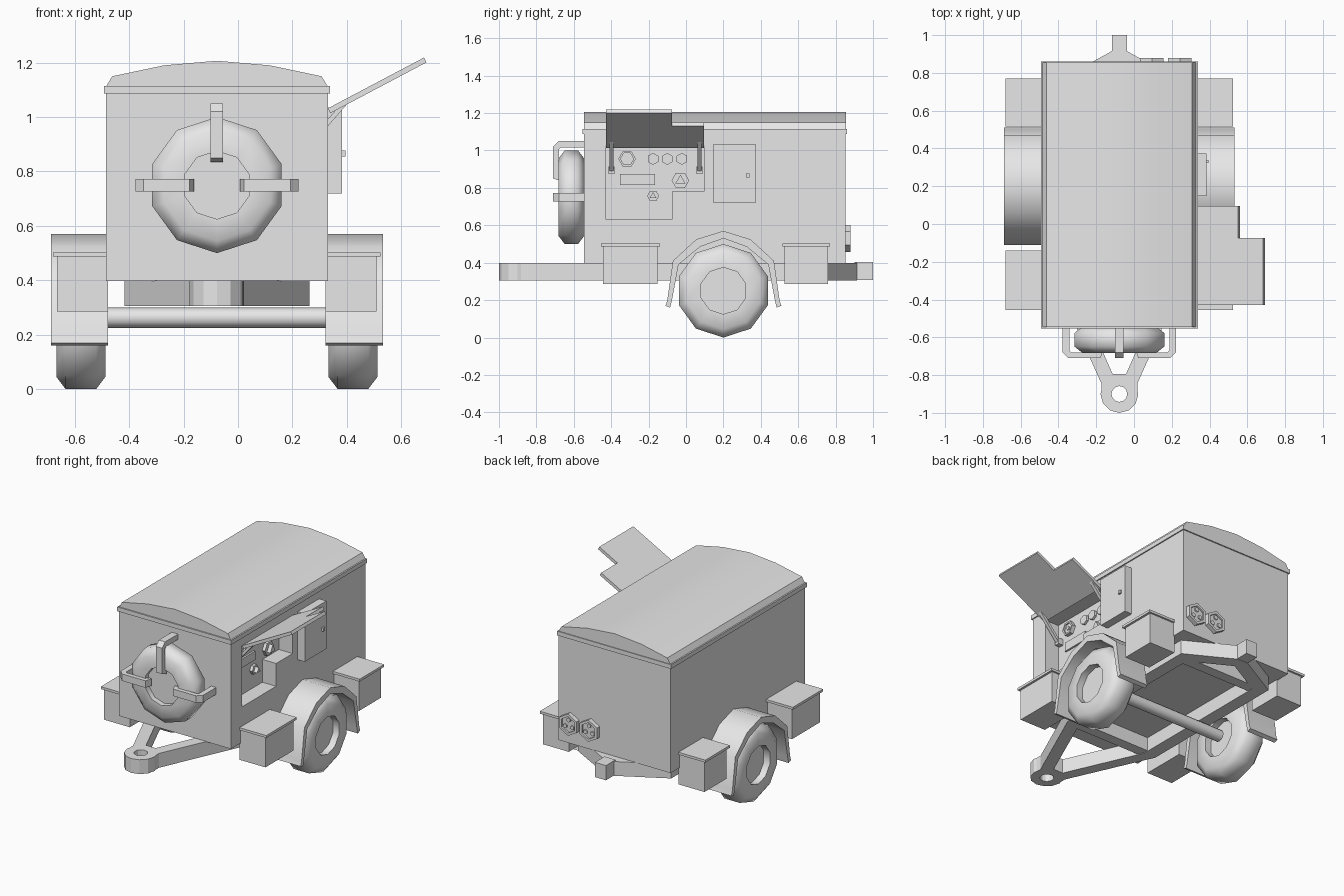
import bpy, bmesh, math
from mathutils import Vector

if "Cube" in bpy.data.objects:
    bpy.data.objects.remove(bpy.data.objects["Cube"], do_unlink=True)

GREY = (0.8, 0.8, 0.8, 1)
mat = bpy.data.materials.new("plain grey")
mat.use_nodes = True
mat.diffuse_color = GREY
mat.node_tree.nodes["Principled BSDF"].inputs["Base Color"].default_value = GREY

X, Y, Z = Vector((1, 0, 0)), Vector((0, 1, 0)), Vector((0, 0, 1))
CX = -0.0775          # centre line of the trailer
HALF = 0.4075         # half width of the body
SIDES = (("left", 1), ("right", -1))


def finish(name, bm, smooth=None):
    bmesh.ops.recalc_face_normals(bm, faces=bm.faces)
    mesh = bpy.data.meshes.new(name)
    bm.to_mesh(mesh)
    bm.free()
    mesh.materials.append(mat)
    ob = bpy.data.objects.new(name, mesh)
    bpy.context.collection.objects.link(ob)
    if smooth:
        bpy.ops.object.select_all(action='DESELECT')
        ob.select_set(True)
        bpy.context.view_layer.objects.active = ob
        bpy.ops.object.shade_smooth_by_angle(angle=math.radians(smooth))
    return ob


def prism(name, points, depth, origin=(0, 0, 0), u=X, v=Y, smooth=None):
    """Extrude a flat outline, given in the u and v directions, along depth."""
    bm = bmesh.new()
    o = Vector(origin)
    face = bm.faces.new([bm.verts.new(o + u * a + v * b) for a, b in points])
    new = bmesh.ops.extrude_face_region(bm, geom=[face])["geom"]
    bmesh.ops.translate(bm, vec=depth, verts=[g for g in new if isinstance(g, bmesh.types.BMVert)])
    return finish(name, bm, smooth)


def box(name, x0, x1, y0, y1, z0, z1):
    return prism(name, [(x0, y0), (x1, y0), (x1, y1), (x0, y1)], Z * (z1 - z0), (0, 0, z0))


def lathe(name, profile, centre, axis, up, steps, smooth=None):
    """Turn a profile of (radius, distance along axis) points."""
    bm = bmesh.new()
    c = Vector(centre)
    vs = [bm.verts.new(c + up * r + axis * a) for r, a in profile]
    es = [bm.edges.new(p) for p in zip(vs, vs[1:])]
    bmesh.ops.spin(bm, geom=vs + es, cent=c, axis=axis, angle=math.tau, steps=steps)
    bmesh.ops.remove_doubles(bm, verts=bm.verts, dist=0.0005)
    return finish(name, bm, smooth)


def disc(name, centre, axis, up, r, h, steps=6):
    return lathe(name, [(0, 0), (r, 0), (r, h), (0, h)], centre, axis, up, steps)


def dial(name, centre, axis, up, r, h):
    """Hexagonal fitting with a raised rim."""
    return lathe(name, [(0, 0), (r, 0), (r, h), (r * .75, h), (r * .75, h * .6), (0, h * .6)],
                 centre, axis, up, 6)


def tyre(name, centre, axis, w):
    half = [(0, w * .5), (.125, w * .5), (.125, w), (.205, w), (.25, w - .034)]
    return lathe(name, half + [(r, -a) for r, a in reversed(half)], centre, axis, Z, 10, 60)


# Body with a stepped control recess; the lid has the same outline
step = [(-.428, 0), (.096, 0), (.096, .25), (-.075, .25), (-.075, .4), (-.428, .4)]
body = box("body", CX - HALF, CX + HALF, -.545, .852, .397, 1.09)
cutter = prism("recess_cutter", step, X * .2, (.23, 0, 1.03), Y, -Z)
cutter.hide_render = True
mod = body.modifiers.new("recess", 'BOOLEAN')
mod.operation, mod.solver, mod.object = 'DIFFERENCE', 'EXACT', cutter
bpy.context.view_layer.objects.active = body
bpy.ops.object.modifier_apply(modifier=mod.name)
bpy.data.objects.remove(cutter, do_unlink=True)

# Roof
box("roof_rim", CX - .415, CX + .415, -.553, .86, 1.087, 1.115)
arch = [(HALF, 1.112), (.385, 1.15), (.195, 1.19), (0, 1.207)]
arch += [(-a, b) for a, b in reversed(arch[:-1])]
prism("roof", arch, Y * 1.4, (CX, -.545, 0), X, Z, 30)

# Raised lid and its stays
slope = Vector((.884, 0, .467))
prism("raised_lid", step, Vector((.467, 0, -.884)) * .02, (.33, 0, 1.032), Y, slope)
for side, y in (("front", -.41), ("rear", .062)):
    prism("lid_stay_" + side, [(.24, .89), (.255, .88), (.405, 1.052), (.385, 1.055)],
          Y * .022, (0, y, 0), X, Z)
    box("stay_foot_" + side, .23, .265, y - .005, y + .027, .875, .915)

# Controls inside the recess
WALL = .23
dial("large_gauge", (WALL, -.315, .955), X, Y, .047, .025)
disc("gauge_pin", (WALL, -.315, .955), X, Y, .012, .022)
for i, y in enumerate((-.176, -.1, -.022)):
    disc("small_gauge_%d" % i, (WALL, y, .955), X, Z, .032, .015)
box("display", WALL, WALL + .012, -.353, -.166, .815, .873)
for name, y, z, r in (("large_knob", -.03, .84, .047), ("small_knob", -.176, .757, .032)):
    disc(name, (WALL, y, z), X, Y, r, .02)
    disc(name + "_grip", (WALL, y, z), X, Z, r * .65, .045, 3)

# Side cabinet and catch
box("side_cabinet", .32, .383, .148, .372, .72, 1.035)
box("cabinet_catch", .38, .395, .322, .34, .855, .877)

# Rear sockets
for i, x in enumerate((.095, .243)):
    c = Vector((x, .85, .53))
    dial("rear_socket_%d" % i, c, Y, Z, .072, .03)
    for k in range(3):
        a = math.tau * k / 3 + math.pi / 2
        disc("socket_pin_%d_%d" % (i, k), c + (X * math.cos(a) + Z * math.sin(a)) * .03,
             Y, Z, .015, .026)

# Spare wheel and its three hooks
SPARE = Vector((CX, -.613, .75))
tyre("spare_wheel", SPARE, Y, .07)
hook = [(.3, -.54), (.3, -.68), (.27, -.71), (.1, -.71), (.085, -.665),
        (.105, -.66), (.118, -.68), (.255, -.68), (.265, -.67), (.265, -.54)]
for name, out, across in (("top", Z, X), ("left", X, Z), ("right", -X, Z)):
    prism("spare_hook_" + name, hook, across * .046,
          Vector((CX, 0, .75)) - across * .023, out, Y)

# Running gear and lockers on both sides
outer = [(.31, .17), (.3, .2), (.27, .41), (.145, .525), (0, .57)]
inner = [(.285, .16), (.275, .2), (.24, .39), (.125, .485), (0, .53)]
guard = ([(-a, b) for a, b in outer] + outer[-2::-1] + inner
         + [(-a, b) for a, b in inner[-2::-1]])
for side, s in SIDES:
    def mx(d):
        return CX + s * d

    tyre("wheel_" + side, (mx(.5), .2, .25), X * s, .09)
    prism("mudguard_" + side, guard, X * s * .21, (mx(.4), .2, 0), Y, Z, 45)
    for part, y0, y1 in (("front", -.455, -.14), ("rear", .515, .77)):
        name = "locker_%s_%s" % (part, side)
        box(name, mx(.4), mx(.5875), y0 + .012, y1 - .012, .285, .49)
        box(name + "_lid", mx(.4), mx(.602), y0, y1, .487, .503)
    # Chassis rail with converging ends
    rail = [(.095, -.845), (.34, -.3), (.34, .75), (.04, .915), (.0, .915),
            (.0, .84), (.255, .7), (.255, -.3), (.035, -.795), (0, -.795), (0, -.845)]
    prism("chassis_rail_" + side, rail, Z * .094, (CX, 0, .305), X * s, Y)

# Rest of the chassis
for i, y in enumerate((-.34, .66)):
    box("cross_member_%d" % i, CX - .3, CX + .3, y, y + .07, .308, .397)
lathe("towing_eye", [(.042, 0), (.1, 0), (.1, .094), (.042, .094), (.042, 0)],
      (CX, -.9, .305), Z, -Y, 12)
for side, s in SIDES:
    prism("eye_cheek_" + side, [(.05, -.92), (.095, -.92), (.095, -.84), (.05, -.84)],
          Z * .094, (CX, 0, .305), X * s, Y)
box("rear_post", CX - .04, CX + .04, .9, 1.0, .308, .405)
lathe("axle", [(.037, -.42), (.037, .42)], (CX, .2, .2625), X, Z, 12, 45)
